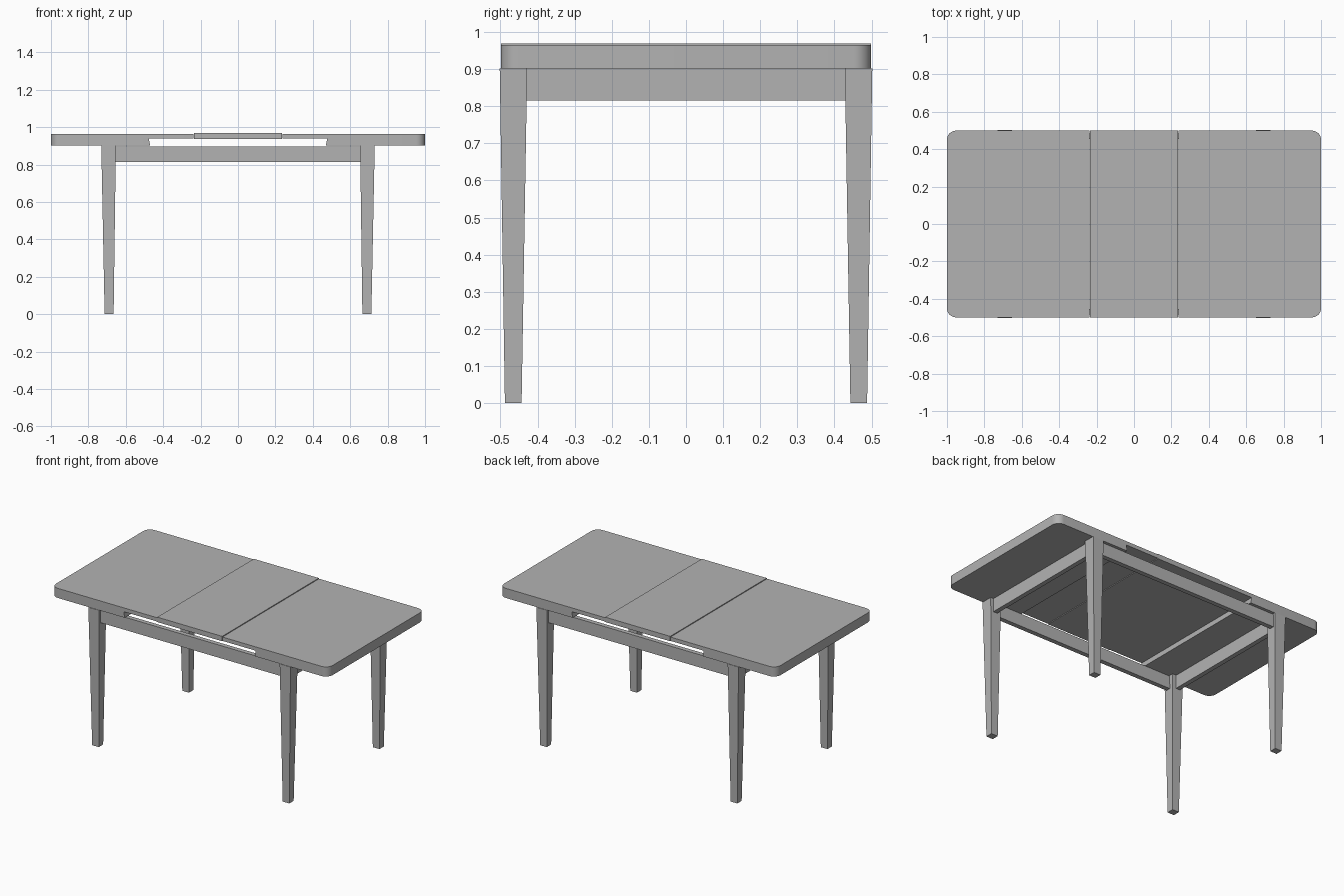
import bpy, bmesh

if "Cube" in bpy.data.objects:
    bpy.data.objects.remove(bpy.data.objects["Cube"])

grey = bpy.data.materials.new("light grey")
grey.diffuse_color = (0.45, 0.45, 0.45, 1)
grey.use_nodes = True
grey.node_tree.nodes["Principled BSDF"].inputs["Base Color"].default_value = grey.diffuse_color


def finish(name, bm, smooth=False):
    bmesh.ops.recalc_face_normals(bm, faces=bm.faces)
    mesh = bpy.data.meshes.new(name)
    bm.to_mesh(mesh)
    bm.free()
    mesh.materials.append(grey)
    ob = bpy.data.objects.new(name, mesh)
    bpy.context.collection.objects.link(ob)
    if smooth:
        bpy.ops.object.select_all(action='DESELECT')
        ob.select_set(True)
        bpy.context.view_layer.objects.active = ob
        bpy.ops.object.shade_smooth_by_angle()
    return ob


def hull(name, bottom, top):
    """Tapered box between two rectangles (x0, x1, y0, y1, z)."""
    bm = bmesh.new()
    rings = []
    for x0, x1, y0, y1, z in (bottom, top):
        rings.append([bm.verts.new(p) for p in
                      ((x0, y0, z), (x1, y0, z), (x1, y1, z), (x0, y1, z))])
    lo, hi = rings
    bm.faces.new(lo)
    bm.faces.new(hi)
    for i in range(4):
        j = (i + 1) % 4
        bm.faces.new((lo[i], lo[j], hi[j], hi[i]))
    return finish(name, bm)


def box(name, x0, x1, y0, y1, z0, z1):
    return hull(name, (x0, x1, y0, y1, z0), (x0, x1, y0, y1, z1))


def end_leaf(name, s):
    """Stepped side profile, extruded across the table, outer corners rounded."""
    profile = [(0.237, 0.965), (1.0, 0.965), (1.0, 0.902),
               (0.470, 0.902), (0.477, 0.940), (0.237, 0.940)]
    bm = bmesh.new()
    face = bm.faces.new([bm.verts.new((s * x, -0.499, z)) for x, z in profile])
    ext = bmesh.ops.extrude_face_region(bm, geom=[face])
    moved = [v for v in ext["geom"] if isinstance(v, bmesh.types.BMVert)]
    bmesh.ops.translate(bm, verts=moved, vec=(0, 0.998, 0))
    corners = [e for e in bm.edges
               if all(abs(v.co.x) > 0.99 for v in e.verts)
               and abs(e.verts[0].co.z - e.verts[1].co.z) > 0.01]
    bmesh.ops.bevel(bm, geom=corners, offset=0.048, segments=8,
                    profile=0.5, affect='EDGES')
    return finish(name, bm, smooth=True)


# table top: two end leaves and a slightly raised middle panel
for s, side in ((-1, "left"), (1, "right")):
    end_leaf(side + "_top_leaf", s)
box("middle_top_panel", -0.235, 0.235, -0.499, 0.499, 0.937, 0.969)

# tapered legs
for sx in (-1, 1):
    for sy in (-1, 1):
        hull("leg",
             (*sorted((sx * 0.665, sx * 0.713)), *sorted((sy * 0.443, sy * 0.488)), 0),
             (*sorted((sx * 0.653, sx * 0.731)), *sorted((sy * 0.428, sy * 0.502)), 0.902))

# apron rails between the legs
for s in (-1, 1):
    box("long_apron", -0.66, 0.66, *sorted((s * 0.455, s * 0.485)), 0.815, 0.898)
    box("end_apron", *sorted((s * 0.68, s * 0.71)), -0.436, 0.436, 0.815, 0.902)
